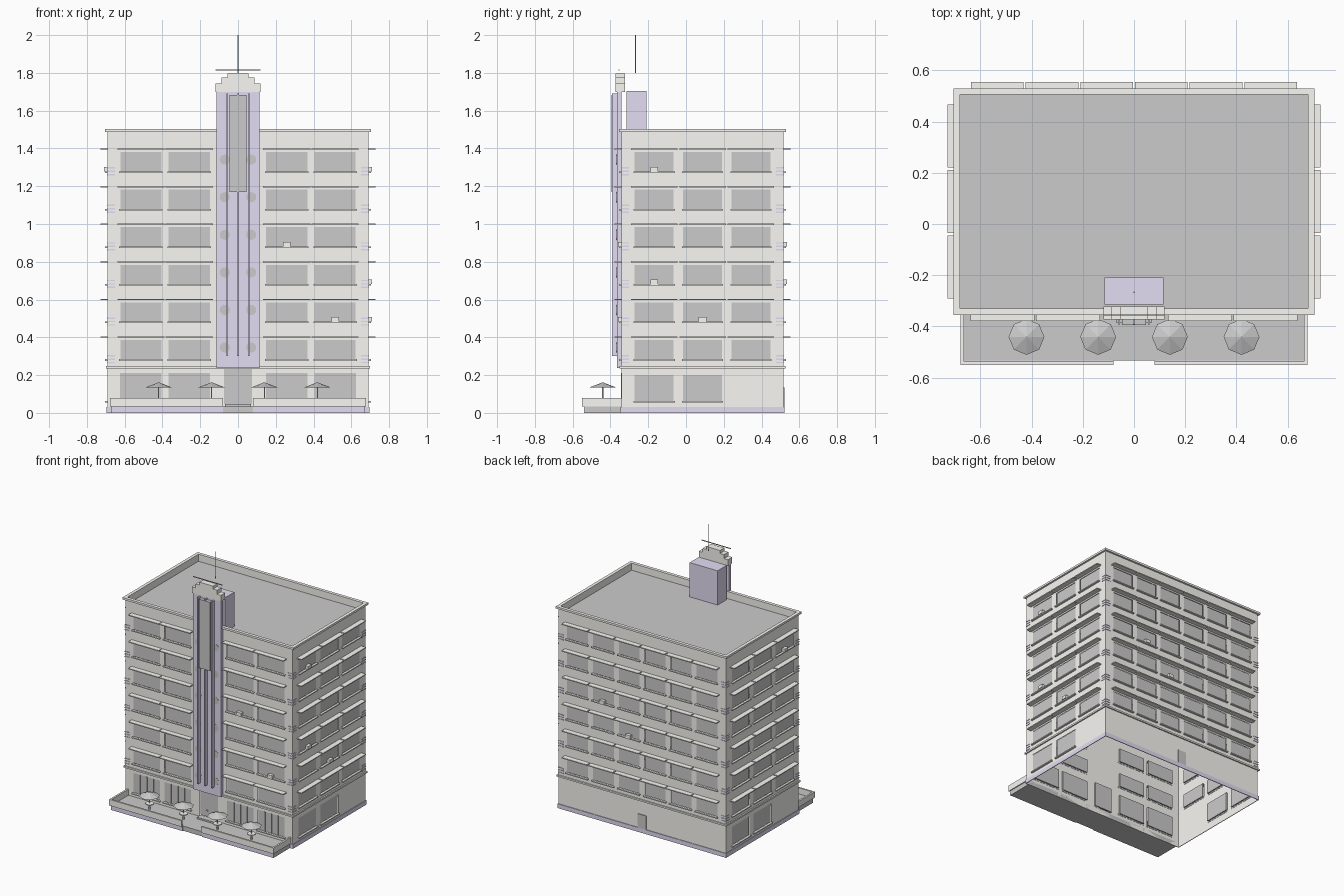
import bpy, bmesh, math
from mathutils import Matrix, Vector

if "Cube" in bpy.data.objects:
    bpy.data.objects.remove(bpy.data.objects["Cube"])


def mat(name, r, g, b):
    m = bpy.data.materials.new(name)
    m.diffuse_color = (r, g, b, 1)
    m.use_nodes = True
    m.node_tree.nodes["Principled BSDF"].inputs["Base Color"].default_value = m.diffuse_color
    return m


WALL = mat("stone", .95, .94, .90)
LILAC = mat("lilac", .77, .72, .90)
GREY = mat("grey", .57, .57, .57)


def finish(name, bm, material, fix_normals=True):
    if fix_normals:
        bmesh.ops.recalc_face_normals(bm, faces=bm.faces)
    me = bpy.data.meshes.new(name)
    bm.to_mesh(me)
    bm.free()
    ob = bpy.data.objects.new(name, me)
    bpy.context.collection.objects.link(ob)
    me.materials.append(material)
    return ob


def add_box(bm, a, b):
    a, b = Vector(a), Vector(b)
    size = Vector([abs(q - p) for p, q in zip(a, b)])
    bmesh.ops.create_cube(bm, size=1, matrix=Matrix.Translation((a + b) / 2) @ Matrix.Diagonal((*size, 1)))


def boxes(name, items, material=WALL):
    bm = bmesh.new()
    for a, b in items:
        add_box(bm, a, b)
    return finish(name, bm, material)


def add_cone(bm, x, y, z0, z1, r0, r1, n):
    bmesh.ops.create_cone(bm, cap_ends=True, segments=n, radius1=r0, radius2=r1, depth=z1 - z0,
                          matrix=Matrix.Translation((x, y, (z0 + z1) / 2)))


CY, HX, HY = .0875, .69, .4285      # plan centre and half sizes
FY = CY - HY                        # front wall plane
ROOF = 1.45
FLOORS = [.284 + .199 * i for i in range(6)]
WIN_H = .102


def ring(name, out, inn, z0, z1, material=WALL):
    """Rectangular band around the building, offsets relative to the wall face."""
    bm = bmesh.new()
    loops = []
    for off, z in ((out, z0), (out, z1), (inn, z1), (inn, z0)):
        loops.append([bm.verts.new((sx * (HX + off), CY + sy * (HY + off), z))
                      for sx, sy in ((-1, -1), (1, -1), (1, 1), (-1, 1))])
    for k in range(4):
        a, b = loops[k], loops[(k + 1) % 4]
        for i in range(4):
            j = (i + 1) % 4
            bm.faces.new((a[i], a[j], b[j], b[i]))
    return finish(name, bm, material)


def facade(side, t, n, half, dist, cols, w, pitch, ground, units):
    """One wall sheet with window openings, panes, sills, canopies and cooling units."""
    def P(u, d, z):
        return (t[0] * u + n[0] * (dist + d), CY + t[1] * u + n[1] * (dist + d), z)

    rects = [(c - w / 2, c + w / 2, z, z + WIN_H) for z in FLOORS for c in cols] + ground
    us = sorted({round(v, 4) for r in rects for v in r[:2]} | {-half, half})
    zs = sorted({round(v, 4) for r in rects for v in r[2:]} | {0, ROOF})
    bm = bmesh.new()
    for u0, u1 in zip(us, us[1:]):
        for z0, z1 in zip(zs, zs[1:]):
            cu, cz = (u0 + u1) / 2, (z0 + z1) / 2
            if not any(r[0] < cu < r[1] and r[2] < cz < r[3] for r in rects):
                bm.faces.new([bm.verts.new(P(u, 0, z)) for u, z in ((u0, z0), (u1, z0), (u1, z1), (u0, z1))])
    bmesh.ops.remove_doubles(bm, verts=bm.verts, dist=1e-4)
    finish(side + "_wall", bm, WALL, False)
    boxes(side + "_glass", [(P(a, -.013, z0), P(b, -.003, z1)) for a, b, z0, z1 in rects], GREY)
    g = pitch / 2 - .004
    boxes(side + "_sills", [(P(r[0] - .006, -.002, r[2] - .008), P(r[1] + .006, .014, r[2]))
                            for r in rects if r[1] - r[0] > .15])
    boxes(side + "_canopies", [(P(c - g, 0, z + .114), P(c + g, .038, z + .121)) for z in FLOORS for c in cols])
    boxes(side + "_cooling_units", [(P(cols[i] - .02, -.003, FLOORS[f]), P(cols[i] + .02, .02, FLOORS[f] + .024))
                                    for i, f in units])


# Four facades
fc = [-.514, -.258, .258, .514]
front_ground = [(c - .11, c + .11, .065, .212) for c in fc] + [(-.073, .073, .047, .232)]
sc = [-.256, 0, .256]
side_ground = [(c - .103, c + .103, .062, .2) for c in sc[:2]]
facade("front", (1, 0), (0, -1), HX, HY, fc, .218, .258, front_ground, [(2, 3), (3, 1)])
facade("right", (0, 1), (1, 0), HY, HX, sc, .206, .254, side_ground, [(0, 5), (0, 2), (1, 1)])
facade("left", (0, -1), (-1, 0), HY, HX, sc, .206, .254, side_ground, [(2, 5)])
facade("back", (-1, 0), (0, 1), HX, HY, [.2135 * (i - 2.5) for i in range(6)], .172, .2135, [], [(1, 3), (2, 2)])

# Bands, parapet and roof
ring("plinth", .005, .0005, 0, .032, LILAC)
ring("belt_course", .01, .0005, .236, .248)
ring("parapet", 0, -.01, ROOF, 1.49)
ring("parapet_cap", .014, -.01, 1.488, 1.503)
boxes("roof", [((-HX + .002, CY - HY + .002, ROOF - .008), (HX - .002, CY + HY - .002, ROOF))], GREY)

# Triple stripes wrapping each corner
stripes = []
for z in FLOORS:
    for dz in (-.018, 0, .018):
        for sx in (-1, 1):
            for sy in (-1, 1):
                x, y, a, b = sx * HX, CY + sy * HY, z + dz - .003, z + dz + .004
                end = (x + sx * .003, y + sy * .003, b)
                stripes.append(((x - sx * .04, y, a), end))
                stripes.append(((x, y - sy * .04, a), end))
boxes("corner_stripes", stripes, LILAC)

# Shopfront mullions, entrance door details
boxes("shopfront_mullions", [((c + d - .003, FY + .003, .065), (c + d + .003, FY - .003, .212))
                             for c in fc for d in (-.055, 0, .055)], GREY)
boxes("door_handle", [((-.025, FY + .003, .09), (-.01, FY - .004, .096))], GREY)
boxes("back_door", [((-.035, CY + HY, .032), (.035, CY + HY + .005, .135))], GREY)

# Terrace with low wall
boxes("terrace_floor", [((-.67, -.533, 0), (.67, FY, .035))], GREY)
wall, skirt = [], []
for s in (-1, 1):
    wall.append(((s * .08, -.55, .035), (s * .677, -.537, .08)))
    wall.append(((s * .664, -.54, .035), (s * .677, FY, .08)))
    skirt.append(((s * .08, -.54, 0), (s * .67, -.533, .035)))
boxes("terrace_wall", wall)
boxes("terrace_skirt", skirt, LILAC)
boxes("door_step", [((-.07, -.385, .035), (.07, FY, .047))], GREY)

# Tables with octagonal parasols
cloth, tables = bmesh.new(), bmesh.new()
for x in (-.42, -.14, .14, .42):
    add_cone(cloth, x, -.441, .135, .162, .07, 0, 8)
    add_cone(tables, x, -.441, .035, .14, .003, .003, 6)
    add_cone(tables, x, -.441, .035, .074, .008, .008, 8)
    add_cone(tables, x, -.441, .074, .08, .03, .03, 12)
finish("parasols", cloth, GREY)
finish("tables", tables, WALL)

# Tower panel, fins, sign board, portholes
boxes("tower_panel", [((-.115, -.366, .238), (.115, FY - .0005, 1.7))], LILAC)
boxes("tower_fins", [((x - .004, -.393, .3), (x + .004, -.364, 1.69)) for x in (-.058, 0, .058)], LILAC)
boxes("sign_board", [((-.046, -.395, 1.17), (.046, -.368, 1.682))], GREY)
bm = bmesh.new()
for z in FLOORS:
    for x in (-.07, .07):
        bmesh.ops.create_cone(bm, cap_ends=True, segments=16, radius1=.027, radius2=.027, depth=.004,
                              matrix=Matrix.Translation((x, -.365, z + .062)) @ Matrix.Rotation(math.pi / 2, 4, 'X'))
finish("portholes", bm, GREY)

# Stepped crown, lift housing, mast
boxes("tower_crown", [((-h, -.373, a), (h, -.322, b)) for h, a, b in
                      ((.12, 1.7, 1.745), (.088, 1.745, 1.775), (.055, 1.775, 1.797))])
boxes("lift_housing", [((-.115, -.315, ROOF), (.115, -.208, 1.705))], LILAC)
bm = bmesh.new()
add_cone(bm, 0, -.267, 1.8, 2.0, .003, .002, 6)
finish("mast", bm, GREY)
boxes("crossbar", [((-.12, -.358, 1.813), (.12, -.353, 1.818))], GREY)
